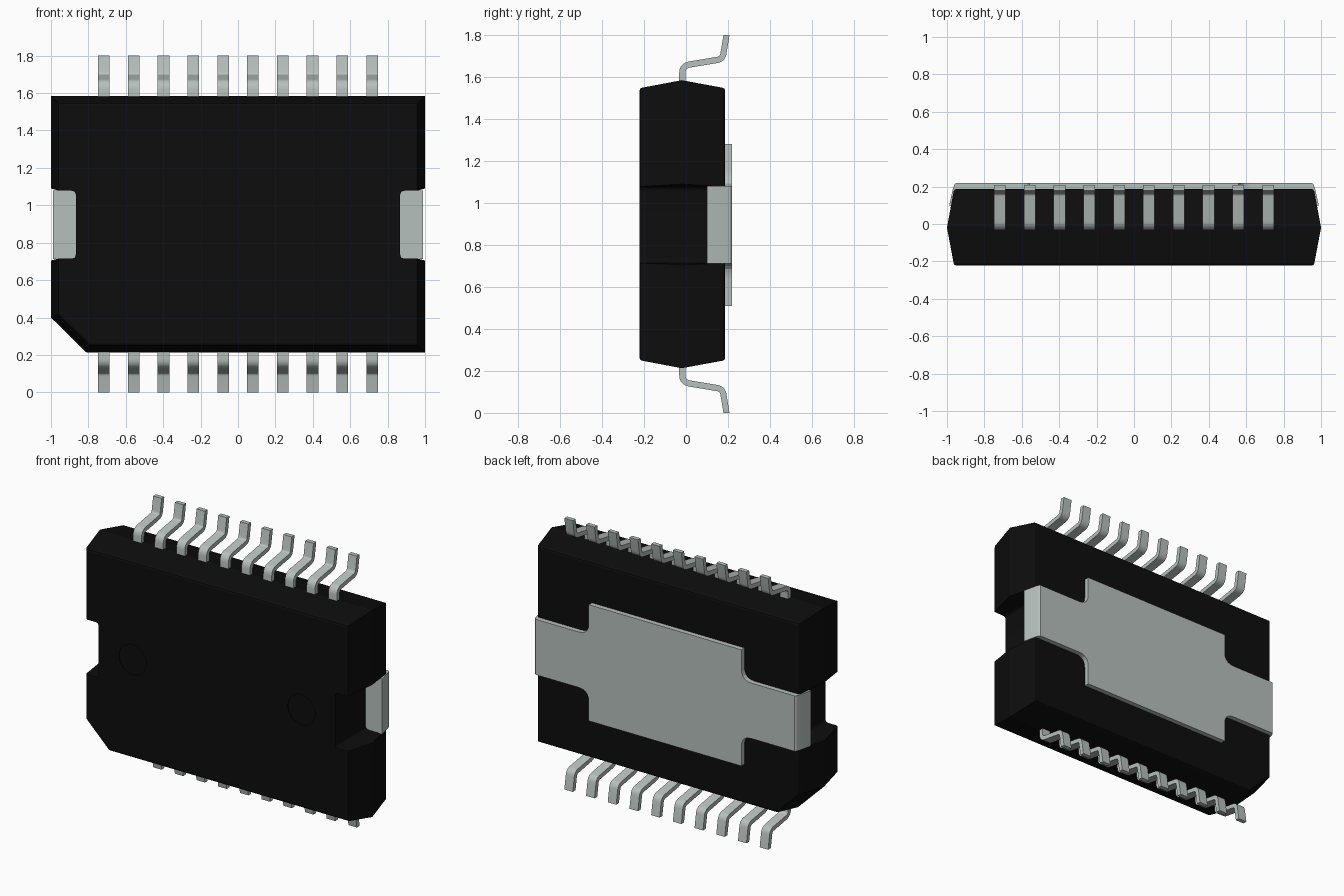
import bpy, bmesh, math
from mathutils import Vector

cube = bpy.data.objects.get("Cube")
if cube:
    bpy.data.objects.remove(cube, do_unlink=True)

CZ = 0.9                      # mid height of the package


def material(name, rgb, rough):
    m = bpy.data.materials.new(name)
    m.use_nodes = True
    m.diffuse_color = (*rgb, 1)
    b = m.node_tree.nodes["Principled BSDF"]
    b.inputs["Base Color"].default_value = (*rgb, 1)
    b.inputs["Roughness"].default_value = rough
    return m


black = material("black plastic", (0.004, 0.004, 0.004), 0.6)
metal = material("tinned metal", (0.47, 0.53, 0.51), 0.5)


def rounded(pts, radii, n=5):
    """Replace each corner that has a radius by a short curve."""
    out = []
    for i, (p, r) in enumerate(zip(pts, radii)):
        p = Vector(p)
        if not r:
            out.append(p)
            continue
        a = p + (Vector(pts[i - 1]) - p).normalized() * r
        b = p + (Vector(pts[(i + 1) % len(pts)]) - p).normalized() * r
        for k in range(n + 1):
            t = k / n
            out.append(a * (1 - t) ** 2 + p * 2 * t * (1 - t) + b * t * t)
    return out


def loft(name, rings, mat, edge_bevel=0.0):
    """Closed solid through matching rings of 3D points."""
    bm = bmesh.new()
    vr = [[bm.verts.new(p) for p in ring] for ring in rings]
    n = len(vr[0])
    caps = [bm.faces.new(vr[0]), bm.faces.new(vr[-1])]
    for lo, hi in zip(vr, vr[1:]):
        for i in range(n):
            j = (i + 1) % n
            bm.faces.new((lo[i], lo[j], hi[j], hi[i]))
    if edge_bevel:
        bmesh.ops.bevel(bm, geom=[e for f in caps for e in f.edges], offset=edge_bevel,
                        segments=2, profile=0.5, affect='EDGES')
    bmesh.ops.recalc_face_normals(bm, faces=bm.faces[:])
    me = bpy.data.meshes.new(name)
    bm.to_mesh(me)
    bm.free()
    me.materials.append(mat)
    ob = bpy.data.objects.new(name, me)
    bpy.context.collection.objects.link(ob)
    return ob


def extrude_y(name, pts, y0, y1, mat):
    return loft(name, [[(x, y, z) for x, z in pts] for y in (y0, y1)], mat)


def activate(ob):
    bpy.ops.object.select_all(action='DESELECT')
    ob.select_set(True)
    bpy.context.view_layer.objects.active = ob


def smooth(ob):
    activate(ob)
    bpy.ops.object.shade_smooth_by_angle(angle=math.radians(20))


# Moulded body: tapers both ways from the parting line, one corner cut off
def body_ring(y, d):
    lo, hi = 0.213 + d, 1.585 - d
    k = 0.414 * d
    return [(x, y, z) for x, z in ((-1 + d, 0.40 + k), (-0.81 + k, lo), (1 - d, lo),
                                   (1 - d, hi), (-1 + d, hi))]


body = loft("body", [body_ring(-0.222, 0.038), body_ring(-0.02, 0), body_ring(0.187, 0.038)],
            black, edge_bevel=0.012)

# Side notches and the two shallow round mould marks
cutters = []
for s in (-1, 1):
    notch = rounded([(1.2, 0.705), (1.0, 0.705), (0.96, 0.715), (0.867, 0.715),
                     (0.867, 1.078), (0.96, 1.078), (1.0, 1.09), (1.2, 1.09)],
                    [0, 0, 0, 0.025, 0.025, 0, 0, 0])
    cutters.append(extrude_y("notch_cutter", [(s * x, z) for x, z in notch], -0.4, 0.4, black))
    disc = [(s * 0.62 + 0.1 * math.cos(a), CZ + 0.1 * math.sin(a))
            for a in (2 * math.pi * i / 40 for i in range(40))]
    cutters.append(extrude_y("mark_cutter", disc, -0.3, -0.214, black))
activate(body)
for c in cutters:
    mod = body.modifiers.new("cut", 'BOOLEAN')
    mod.operation, mod.solver, mod.object = 'DIFFERENCE', 'EXACT', c
    bpy.ops.object.modifier_apply(modifier=mod.name)
for c in cutters:
    bpy.data.objects.remove(c, do_unlink=True)
smooth(body)

# Heat slug: wide middle, two arms reaching the notches with sloped ends
half = rounded([(0.56, 0.51), (0.56, 0.712), (0.988, 0.712), (0.988, 1.08),
                (0.56, 1.08), (0.56, 1.281)], [0, 0.075, 0, 0, 0.075, 0])
outline = [(p.x, p.y) for p in half] + [(-p.x, p.y) for p in reversed(half)]


def slug_ring(y, end):
    return [(math.copysign(end, x) if abs(x) > 0.9 else x, y, z) for x, z in outline]


slug = loft("heat_slug", [slug_ring(0.1, 0.988), slug_ring(0.19, 0.968),
                          slug_ring(0.212, 0.96), slug_ring(0.22, 0.95)], metal)
smooth(slug)

# Gull-wing leads: bent strip profile in y and z, ten along each long edge
centre = rounded([(-0.018, 1.54), (-0.018, 1.654), (0.174, 1.686), (0.193, 1.80)],
                 [0, 0.035, 0.025, 0])
T, W, COUNT = 0.0145, 0.031, 10
left, right = [], []
for i, p in enumerate(centre):
    d = (centre[min(i + 1, len(centre) - 1)] - centre[max(i - 1, 0)]).normalized()
    nrm = Vector((-d.y, d.x)) * T
    left.append(p + nrm)
    right.append(p - nrm)
left[-1].y = right[-1].y = 1.80       # level tips
strip = left + right[::-1]

for side, flip in (("top", 1), ("bottom", -1)):
    rings = [[(x, p.x, CZ + flip * (p.y - CZ)) for p in strip] for x in (-W, W)]
    for i in range(COUNT):
        if i == 0:
            lead = loft(f"{side}_lead_1", rings, metal)
            smooth(lead)
            mesh = lead.data
        else:
            lead = bpy.data.objects.new(f"{side}_lead_{i + 1}", mesh)
            bpy.context.collection.objects.link(lead)
        lead.location.x = -0.717 + i * 1.434 / (COUNT - 1)
